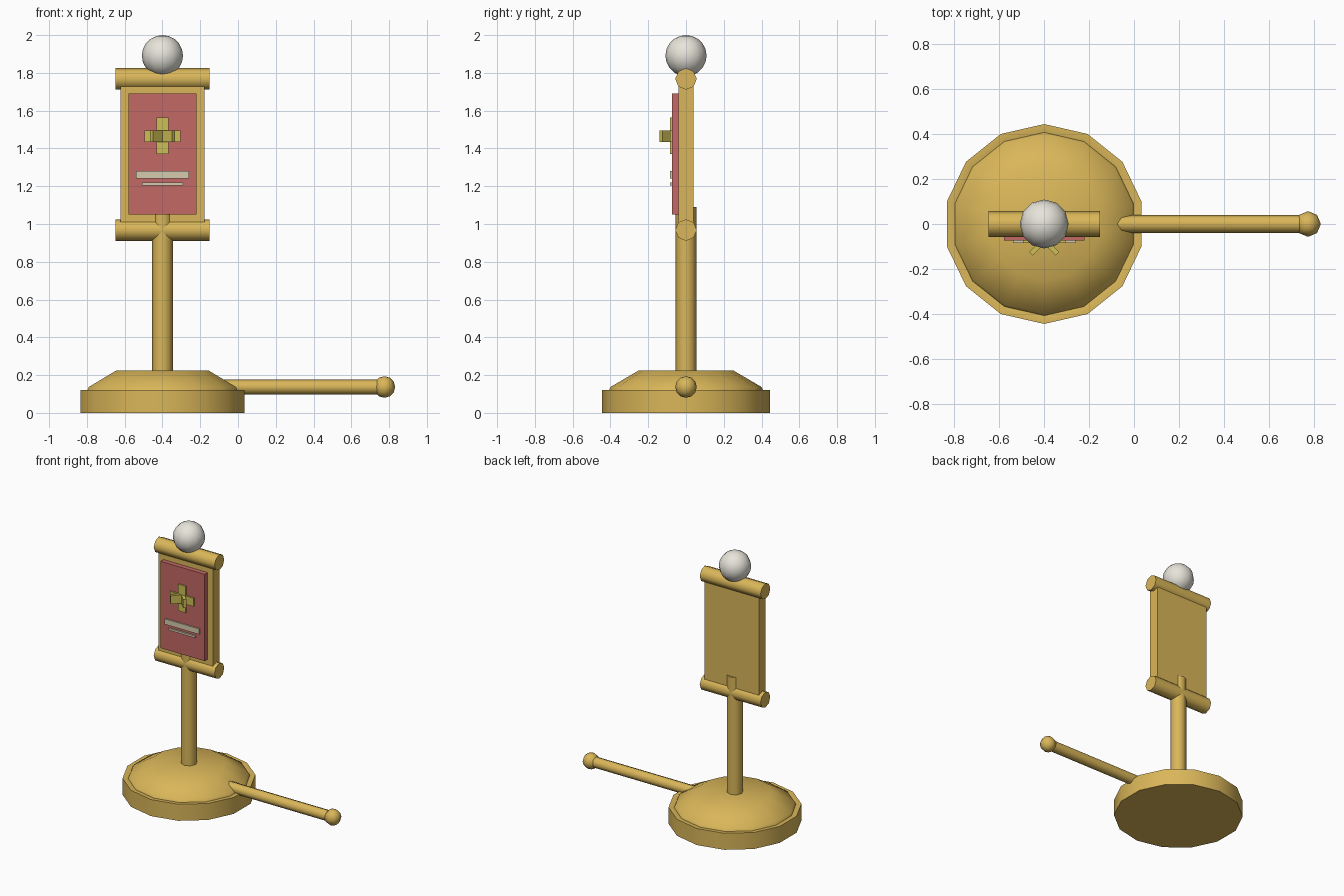
import bpy, bmesh, math
from mathutils import Vector

if "Cube" in bpy.data.objects:
    bpy.data.objects.remove(bpy.data.objects["Cube"])

CX = -0.40  # axis of the base, pole and sign


def material(name, rgb):
    m = bpy.data.materials.new(name)
    m.diffuse_color = (*rgb, 1)
    m.use_nodes = True
    m.node_tree.nodes["Principled BSDF"].inputs["Base Color"].default_value = m.diffuse_color
    return m


GOLD = material("gold", (0.70, 0.47, 0.10))
RED = material("red", (0.55, 0.14, 0.13))
YELLOW = material("yellow", (0.62, 0.52, 0.09))
CREAM = material("cream", (0.66, 0.60, 0.42))
PEARL = material("pearl", (0.80, 0.78, 0.70))


def finish(obj, name, mat, smooth=None):
    obj.name = name
    obj.data.materials.append(mat)
    if smooth:
        bpy.ops.object.select_all(action='DESELECT')
        obj.select_set(True)
        bpy.context.view_layer.objects.active = obj
        bpy.ops.object.shade_smooth_by_angle(angle=math.radians(smooth))
    return obj


def box(name, mat, x, y, z, spin=0):
    """Box from (min, max) ranges, turned about its own vertical axis."""
    lo, hi = Vector((x[0], y[0], z[0])), Vector((x[1], y[1], z[1]))
    bpy.ops.mesh.primitive_cube_add(size=1, location=(lo + hi) / 2, rotation=(0, 0, spin))
    bpy.context.object.scale = hi - lo
    return finish(bpy.context.object, name, mat)


def rod(name, a, b, r):
    """Eight-sided rod between two points."""
    a, b = Vector(a), Vector(b)
    bpy.ops.mesh.primitive_cylinder_add(vertices=8, radius=r, depth=(b - a).length,
                                        location=(a + b) / 2)
    bpy.context.object.rotation_euler = (b - a).to_track_quat('Z', 'Y').to_euler()
    return finish(bpy.context.object, name, GOLD, 50)


def ball(name, mat, loc, r, seg, rings):
    bpy.ops.mesh.primitive_uv_sphere_add(segments=seg, ring_count=rings, radius=r, location=loc)
    return finish(bpy.context.object, name, mat, 60)


def lathe(name, mat, profile, n):
    """Closed solid turned from (radius, height) points."""
    bm = bmesh.new()
    rings = []
    for r, z in profile:
        rings.append([bm.verts.new((CX + r * math.sin(math.tau * i / n),
                                    r * math.cos(math.tau * i / n), z)) for i in range(n)])
    for a, b in zip(rings, rings[1:]):
        for i in range(n):
            j = (i + 1) % n
            bm.faces.new((a[i], a[j], b[j], b[i]))
    bm.faces.new(rings[0])
    bm.faces.new(rings[-1])
    bmesh.ops.recalc_face_normals(bm, faces=bm.faces)
    mesh = bpy.data.meshes.new(name)
    bm.to_mesh(mesh)
    bm.free()
    obj = bpy.data.objects.new(name, mesh)
    bpy.context.collection.objects.link(obj)
    return finish(obj, name, mat, 40)


# Round base with a rim and a low dome
lathe("base", GOLD, [(0.445, 0), (0.445, 0.122), (0.428, 0.122), (0.408, 0.118),
                     (0.400, 0.137), (0.25, 0.225)], 14)

# Pole and the sign with its rolled ends
rod("pole", (CX, 0, 0.15), (CX, 0, 1.09), 0.055)
for label, z in (("lower_roll", 0.968), ("upper_roll", 1.768)):
    rod(label, (CX - 0.248, 0, z), (CX + 0.248, 0, z), 0.057)
box("sign_board", GOLD, (CX - 0.222, CX + 0.222), (-0.04, 0.04), (1.01, 1.73))
box("sign_face", RED, (CX - 0.18, CX + 0.18), (-0.074, -0.035), (1.05, 1.69))

# Raised emblem of crossing bars
box("emblem_upright", YELLOW, (CX - 0.032, CX + 0.032), (-0.085, -0.065), (1.37, 1.565))
for label, half, deg in (("emblem_bar", 0.095, 0), ("emblem_left", 0.083, 45),
                         ("emblem_right", 0.083, -45)):
    box(label, YELLOW, (CX - half, CX + half), (-0.085, -0.063), (1.433, 1.495),
        math.radians(deg))

# Pale stripes under the emblem
box("wide_stripe", CREAM, (CX - 0.14, CX + 0.14), (-0.084, -0.066), (1.24, 1.28))
box("thin_stripe", CREAM, (CX - 0.109, CX + 0.109), (-0.084, -0.066), (1.205, 1.22))

# Finial on top, and the side handle with its knob
ball("finial", PEARL, (CX, 0, 1.891), 0.109, 12, 10)
rod("handle", (-0.12, 0, 0.137), (0.775, 0, 0.137), 0.039)
ball("handle_knob", GOLD, (0.775, 0, 0.137), 0.057, 8, 6)
